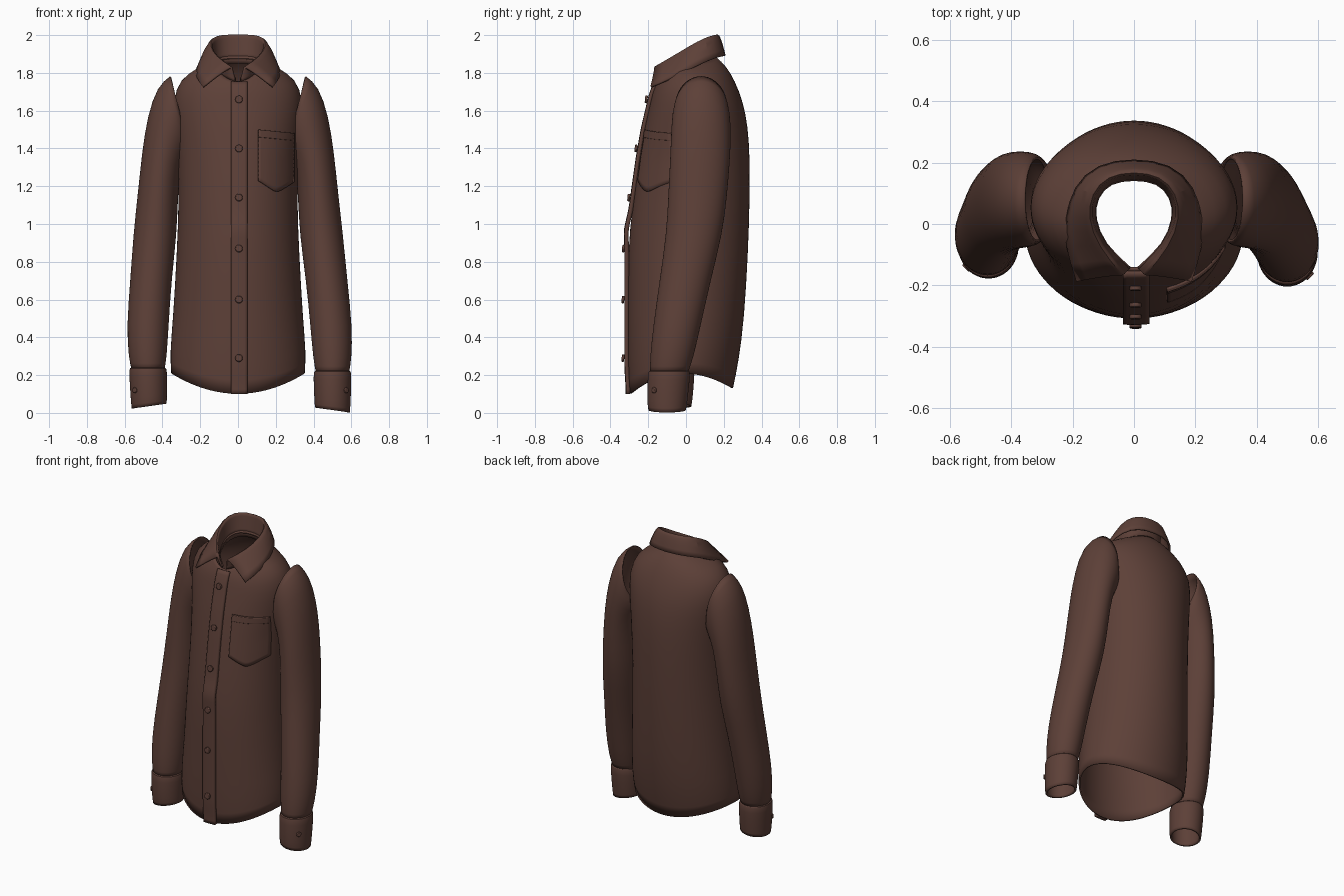
import bpy, bmesh
from math import sin, cos, pi, radians
from mathutils import Vector
from mathutils.bvhtree import BVHTree

if "Cube" in bpy.data.objects:
    bpy.data.objects.remove(bpy.data.objects["Cube"])

brown = bpy.data.materials.new("dark brown cloth")
brown.use_nodes = True
tone = (0.109, 0.051, 0.039, 1)
brown.diffuse_color = tone
brown.node_tree.nodes["Principled BSDF"].inputs["Base Color"].default_value = tone


def cloth(name, rows, closed=False, thick=0.01, offset=-1, sub=1):
    """Skin a list of point rows into a thickened sheet or tube."""
    bm = bmesh.new()
    grid = [[bm.verts.new(p) for p in row] for row in rows]
    n = len(rows[0])
    for low, high in zip(grid, grid[1:]):
        for j in range(n if closed else n - 1):
            k = (j + 1) % n
            bm.faces.new((low[j], low[k], high[k], high[j]))
    mesh = bpy.data.meshes.new(name)
    bm.to_mesh(mesh)
    tree = BVHTree.FromBMesh(bm)
    bm.free()
    mesh.materials.append(brown)
    obj = bpy.data.objects.new(name, mesh)
    bpy.context.collection.objects.link(obj)
    if sub:
        mod = obj.modifiers.new("smooth", "SUBSURF")
        mod.levels = mod.render_levels = sub
        mod.boundary_smooth = "PRESERVE_CORNERS"
    mod = obj.modifiers.new("thickness", "SOLIDIFY")
    mod.thickness, mod.offset = thick, offset
    finish(obj)
    return tree


def finish(obj):
    bpy.ops.object.select_all(action="DESELECT")
    obj.select_set(True)
    bpy.context.view_layer.objects.active = obj
    bpy.ops.object.shade_smooth_by_angle(angle=radians(40))


# Torso: half width, front y, back y, then height at front, side and back
torso = [
    (.355, -.30, .25, .10, .21, .13),
    (.362, -.31, .28, .24, .32, .27),
    (.345, -.31, .31, .50, .50, .50),
    (.325, -.31, .33, .85, .85, .85),
    (.315, -.285, .338, 1.1, 1.1, 1.1),
    (.318, -.25, .34, 1.35, 1.35, 1.35),
    (.335, -.22, .328, 1.52, 1.52, 1.52),
    (.345, -.195, .305, 1.62, 1.66, 1.64),
    (.31, -.18, .26, 1.69, 1.765, 1.76),
    (.22, -.165, .21, 1.73, 1.825, 1.84),
    (.145, -.15, .165, 1.755, 1.86, 1.88),
]
SEG = 36
rows = []
for hw, yf, yb, zf, zs, zb in torso:
    row = []
    for j in range(SEG):
        a = 2 * pi * j / SEG
        s = sin(a)
        z = zs + ((zb if s > 0 else zf) - zs) * s * s
        row.append((hw * cos(a), (yf + yb) / 2 + (yb - yf) / 2 * s, z))
    rows.append(row)
body = cloth("shirt_body", rows, closed=True)


def front(x, z, lift):
    """Point lying just in front of the torso."""
    hit = body.ray_cast(Vector((x, -1, max(z, .14))), Vector((0, 1, 0)))[0]
    return (x, (hit.y if hit else -.1) - lift, z)


# Sleeves: centre x, y, z, radius across, radius deep, tilt in degrees
sleeve = [
    (.50, -.09, .21, .088, .10, 0),
    (.50, -.078, .28, .102, .115, 0),
    (.495, -.05, .45, .112, .126, 0),
    (.47, -.005, .70, .110, .136, 0),
    (.44, .045, .95, .116, .15, 0),
    (.425, .062, 1.15, .107, .157, 3),
    (.405, .075, 1.35, .108, .16, 15),
    (.372, .08, 1.48, .142, .16, 40),
    (.337, .08, 1.575, .182, .155, 60),
    (.315, .08, 1.62, .17, .14, 75),
]
cuff = [
    (.50, -.10, .015, .094, .10, -8),
    (.50, -.10, .05, .097, .107, -5),
    (.50, -.09, .20, .102, .114, 0),
    (.50, -.09, .222, .098, .109, 0),
    (.50, -.088, .225, .085, .098, 0),
]


def tube(profile, side):
    rings = []
    for cx, cy, cz, ru, ry, tilt in profile:
        # The right arm hangs a little closer and higher
        sway = max(0, 1 - cz) * .03 if side < 0 else 0
        t = radians(tilt)
        ring = []
        for j in range(24):
            a = side * 2 * pi * j / 24
            u = ru * cos(a)
            ring.append((side * (cx - sway + u * cos(t)),
                         cy + sway + ry * sin(a), cz + sway * .7 + u * sin(t)))
        rings.append(ring)
    return rings


def button(name, place, direction, radius=.02):
    bpy.ops.mesh.primitive_cylinder_add(vertices=16, radius=radius, depth=.014, location=place)
    obj = bpy.context.object
    obj.name = name
    obj.rotation_euler = Vector(direction).to_track_quat("Z", "Y").to_euler()
    obj.data.materials.append(brown)
    bev = obj.modifiers.new("rounded rim", "BEVEL")
    bev.width, bev.segments = .004, 2
    finish(obj)


for side, label in ((1, "left"), (-1, "right")):
    cloth(label + "_sleeve", tube(sleeve, side), closed=True, thick=.008)
    cloth(label + "_cuff", tube(cuff, side), closed=True, thick=.012)
    sway = 0 if side > 0 else .027
    button(label + "_cuff_button", (side * (.572 - sway), -.168 + sway, .12),
           (side * .7, -.7, 0), .016)

# Collar: half outlines from the back centre to the front
stand = [(0, .15, 1.87), (.08, .14, 1.87), (.125, .09, 1.85),
         (.135, .02, 1.82), (.10, -.07, 1.78), (.015, -.145, 1.755)]
fold = [(0, .17, 2.0), (.085, .158, 2.0), (.138, .10, 1.985),
        (.148, .02, 1.94), (.115, -.07, 1.885), (.035, -.165, 1.83)]
leaf = [(0, .21, 1.89), (.12, .193, 1.89), (.195, .12, 1.868),
        (.22, .02, 1.82), (.222, -.07, 1.775), (.185, -.185, 1.725)]


def both(half):
    return [(-x, y, z) for x, y, z in reversed(half[1:])] + half


def blend(a, b, t, puff):
    """Row between two outlines, pushed away from the neck."""
    out = []
    for p, q in zip(a, b):
        v = Vector(p).lerp(Vector(q), t)
        out.append((v.x * (1 + puff), v.y + puff * .1, v.z + puff * .1))
    return out


collar = [stand, blend(stand, fold, .5, 0), blend(stand, fold, .93, 0), fold,
          blend(fold, leaf, .12, .04), blend(fold, leaf, .5, .04), leaf]
cloth("collar", [both(r) for r in collar], thick=.012, offset=0)

# Button placket with a slight bulge at the waist
rows = []
for i in range(34):
    z = .1 + 1.655 * i / 33
    lift = .018 + .018 * max(0, 1 - abs(z - .97) / .1)
    rows.append([front(x, z, lift) for x in (-.036, -.01, .02, .05)])
cloth("placket", rows, thick=.022)

for i, z in enumerate((1.66, 1.4, 1.14, .87, .6, .29)):
    button(f"button_{i + 1}", front(.005, z, .024), (0, -1, .1))

# Chest pocket with a pointed bottom and a hemmed top
columns = [.11 + .0235 * i for i in range(9)]


def patch(name, top, bottom, lift):
    rows = []
    for k in range(7):
        t = k / 6
        rows.append([front(x, bottom(x) * (1 - t) + top(x) * t, lift) for x in columns])
    cloth(name, rows, thick=.012)


def pocket_top(x):
    return 1.50 - .1 * (x - .11)


patch("chest_pocket", pocket_top, lambda x: 1.165 + .65 * abs(x - .21), .010)
patch("pocket_hem", pocket_top, lambda x: pocket_top(x) - .04, .014)

# Folded band along the inside of the neckline
band = []
for dz, grow in ((-.02, 1.02), (.02, .99)):
    band.append([(x * grow, y * grow, z + dz) for x, y, z in both(stand)])
cloth("neck_band", band, thick=.01, offset=0)
